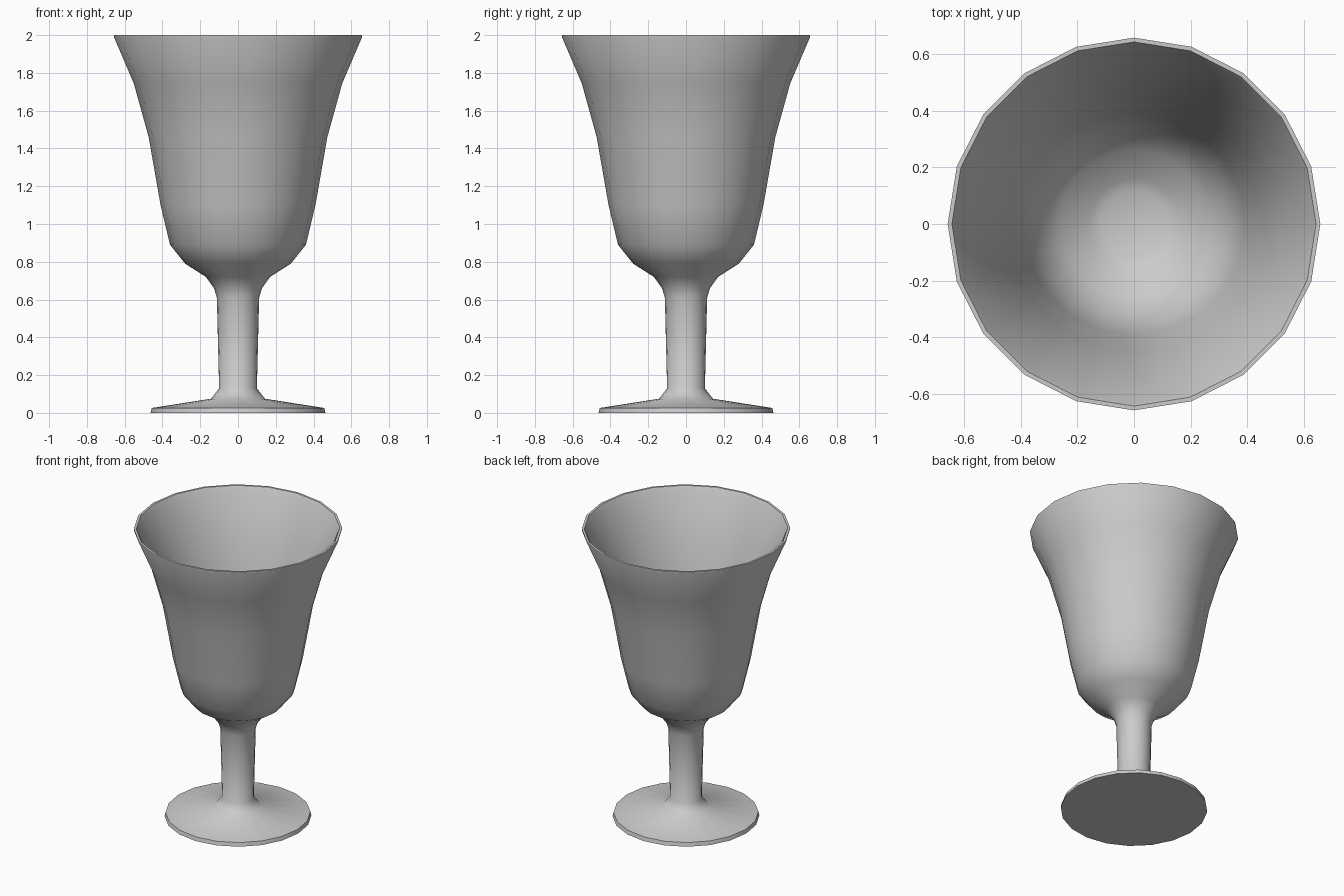
import bpy, bmesh
from math import pi, sin, cos, radians

if "Cube" in bpy.data.objects:
    bpy.data.objects.remove(bpy.data.objects["Cube"])

SIDES = 20


def lathe(name, profile, smooth_angle):
    """Revolve (radius, height) points around z; radius 0 ends become a single pole."""
    bm = bmesh.new()
    rings = []
    for r, z in profile:
        rings.append([bm.verts.new((r * cos(2 * pi * i / SIDES), r * sin(2 * pi * i / SIDES), z))
                      for i in range(SIDES)])
    for a, b in zip(rings, rings[1:]):
        for i in range(SIDES):
            j = (i + 1) % SIDES
            bm.faces.new((a[i], a[j], b[j], b[i]))
    # flat caps: underside of the foot and floor of the bowl
    bm.faces.new(rings[0])
    bm.faces.new(rings[-1])
    bmesh.ops.recalc_face_normals(bm, faces=bm.faces)
    mesh = bpy.data.meshes.new(name)
    bm.to_mesh(mesh)
    bm.free()
    obj = bpy.data.objects.new(name, mesh)
    bpy.context.collection.objects.link(obj)
    bpy.ops.object.select_all(action='DESELECT')
    obj.select_set(True)
    bpy.context.view_layer.objects.active = obj
    bpy.ops.object.shade_smooth_by_angle(angle=radians(smooth_angle))
    return obj


foot = [(0.463, 0), (0.457, 0.026), (0.143, 0.075)]
stem = [(0.10, 0.13), (0.112, 0.61), (0.127, 0.66)]
bowl_outside = [(0.17, 0.72), (0.28, 0.79), (0.36, 0.89), (0.41, 1.10),
                (0.473, 1.46), (0.552, 1.745), (0.657, 1.99)]
lip = [(0.657, 2.0), (0.642, 2.0), (0.628, 1.975)]
bowl_inside = [(0.534, 1.745), (0.455, 1.46), (0.392, 1.10), (0.342, 0.90),
               (0.262, 0.81), (0.16, 0.745), (0.12, 0.725)]

# One continuous turned body: foot, stem, bowl, lip and hollow
lathe("goblet", foot + stem + bowl_outside + lip + bowl_inside, 50)
